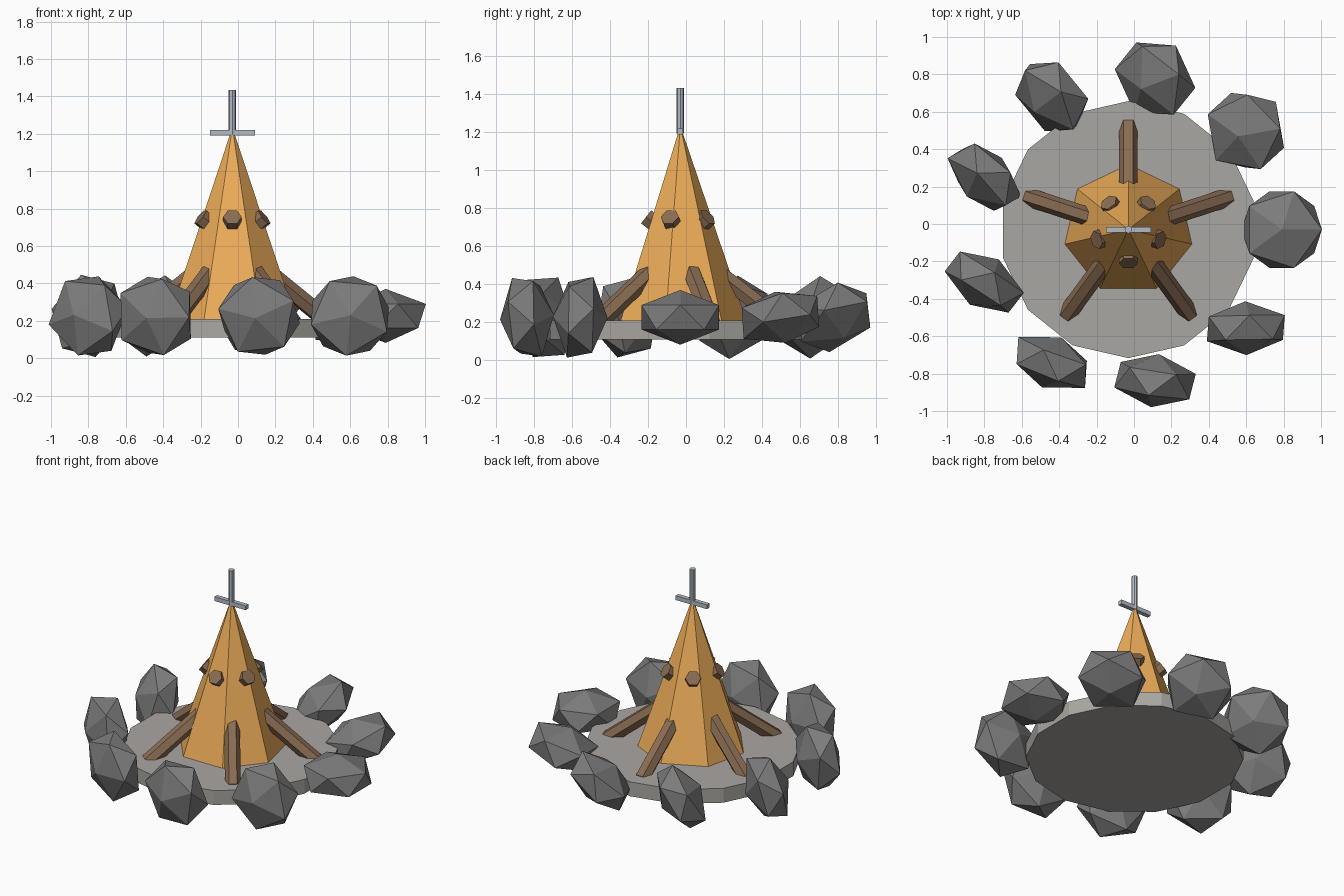
import bpy, math
from mathutils import Matrix, Vector

if "Cube" in bpy.data.objects:
    bpy.data.objects.remove(bpy.data.objects["Cube"])

CX, CY = -0.03, -0.03   # axis of the fire pit


def material(name, rgb):
    m = bpy.data.materials.new(name)
    m.diffuse_color = (*rgb, 1)
    m.use_nodes = True
    m.node_tree.nodes["Principled BSDF"].inputs["Base Color"].default_value = m.diffuse_color
    return m


STONE = material("stone", (0.2, 0.2, 0.2))
SLAB = material("slab", (0.4, 0.385, 0.36))
FLAME = material("flame", (0.85, 0.42, 0.1))
WOOD = material("wood", (0.25, 0.15, 0.085))
METAL = material("metal", (0.45, 0.5, 0.56))


def finish(name, mat, matrix):
    ob = bpy.context.object
    ob.name = name
    ob.data.materials.append(mat)
    ob.matrix_world = matrix
    return ob


def at(x, y, z):
    return Matrix.Translation((x, y, z))


def prism(name, mat, sides, r, depth, matrix):
    bpy.ops.mesh.primitive_cylinder_add(vertices=sides, radius=r, depth=depth)
    return finish(name, mat, matrix)


# Round base slab
prism("base_slab", SLAB, 14, 0.687, 0.1, at(CX, CY, 0.16))

# Seven-sided flame cone
bpy.ops.mesh.primitive_cone_add(vertices=7, radius1=0.35, radius2=0, depth=1.03)
finish("flame", FLAME, at(CX, CY, 0.205 + 0.515))

# Five leaning logs that pass through the flame and poke out on the far side
low, high = Vector((0.56, 0, 0.18)), Vector((-0.18, 0, 0.755))
axis = high - low
tilt = math.atan2(axis.x, axis.z)
for i in range(5):
    m = (at(CX, CY, 0) @ Matrix.Rotation(math.radians(90 + 72 * i), 4, 'Z')
         @ Matrix.Translation((low + high) / 2) @ Matrix.Rotation(tilt, 4, 'Y'))
    prism(f"log_{i + 1}", WOOD, 6, 0.05, axis.length, m)

# Spit: upright pole and crossbar
prism("spit_pole", METAL, 8, 0.02, 0.24, at(CX, CY, 1.315))
bpy.ops.mesh.primitive_cube_add(size=1)
finish("spit_crossbar", METAL, at(CX, CY, 1.205) @ Matrix.Diagonal((0.24, 0.03, 0.03, 1)))

# Ring of nine flattened stones, each tumbled a little further
for i in range(9):
    a = math.radians(40 * i)
    bpy.ops.mesh.primitive_ico_sphere_add(subdivisions=1, radius=0.24)
    m = (at(CX + 0.82 * math.cos(a), CY + 0.82 * math.sin(a), 0.226)
         @ Matrix.Rotation(-0.3 * i, 4, 'Y') @ Matrix.Rotation(0.2 * i, 4, 'X')
         @ Matrix.Rotation(0.12 * i, 4, 'Z') @ Matrix.Diagonal((1, 1, 0.6, 1)))
    finish(f"ring_stone_{i + 1}", STONE, m)
